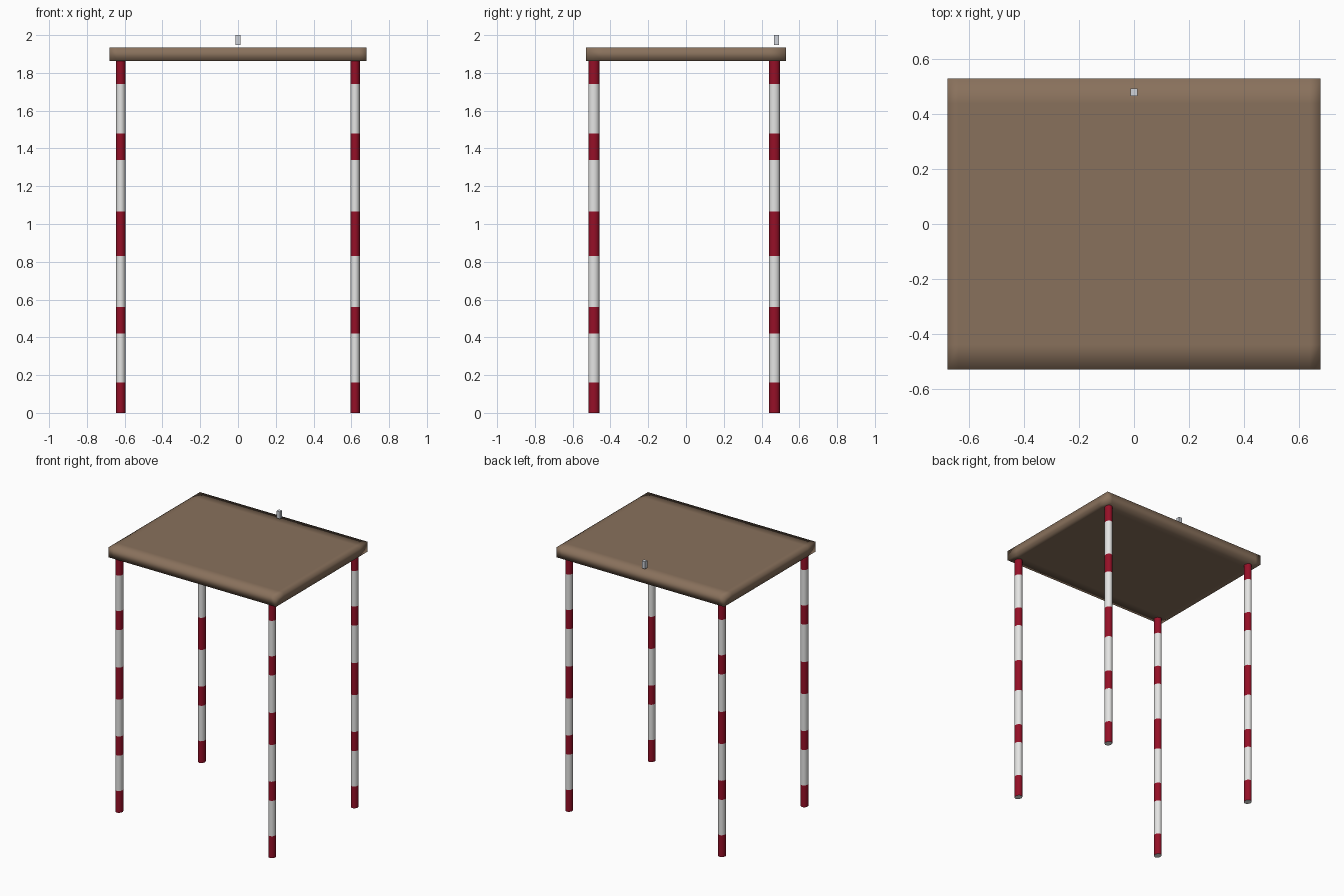
import bpy, bmesh, math

if "Cube" in bpy.data.objects:
    bpy.data.objects.remove(bpy.data.objects["Cube"])


def material(name, rgb):
    m = bpy.data.materials.new(name)
    m.diffuse_color = (*rgb, 1.0)
    m.use_nodes = True
    m.node_tree.nodes["Principled BSDF"].inputs["Base Color"].default_value = m.diffuse_color
    return m


brown = material("brown_wood", (0.25, 0.165, 0.107))
red = material("deep_red", (0.30, 0.005, 0.02))
white = material("off_white", (0.78, 0.78, 0.77))
grey = material("pale_grey", (0.62, 0.65, 0.70))


def make_object(name, bm, mats):
    bmesh.ops.recalc_face_normals(bm, faces=bm.faces)
    mesh = bpy.data.meshes.new(name)
    bm.to_mesh(mesh)
    bm.free()
    for m in mats:
        mesh.materials.append(m)
    ob = bpy.data.objects.new(name, mesh)
    bpy.context.collection.objects.link(ob)
    return ob


def box(name, size, centre, mat, cuts=(), smooth=False):
    bm = bmesh.new()
    bmesh.ops.create_cube(bm, size=1.0)
    for v in bm.verts:
        v.co = [v.co[i] * size[i] + centre[i] for i in range(3)]
    for point, normal in cuts:
        bmesh.ops.bisect_plane(bm, geom=bm.verts[:] + bm.edges[:] + bm.faces[:],
                               plane_co=point, plane_no=normal)
    for f in bm.faces:
        f.smooth = smooth
    return make_object(name, bm, [mat])


# Roof board: support loops near the rim give it softly shaded edges
loops = [((s * 0.64, 0, 0), (1, 0, 0)) for s in (-1, 1)]
loops += [((0, s * 0.44, 0), (0, 1, 0)) for s in (-1, 1)]
box("top_board", (1.36, 1.06, 0.073), (0, 0, 1.8985), brown, loops, True)

# Small block floating above the back edge
box("small_marker", (0.026, 0.026, 0.053), (0, 0.48, 1.9735), grey)

# Striped legs: alternate red and white bands between these heights
BANDS = [0, 0.16, 0.42, 0.56, 0.83, 1.065, 1.34, 1.48, 1.74, 1.87]
SIDES = 16


def striped_leg(name, x, y):
    bm = bmesh.new()
    rings = []
    for z in BANDS:
        rings.append([bm.verts.new((x + 0.025 * math.cos(math.tau * i / SIDES),
                                    y + 0.029 * math.sin(math.tau * i / SIDES), z))
                      for i in range(SIDES)])
    for b in range(len(BANDS) - 1):
        for i in range(SIDES):
            j = (i + 1) % SIDES
            f = bm.faces.new((rings[b][i], rings[b][j], rings[b + 1][j], rings[b + 1][i]))
            f.material_index = b % 2
            f.smooth = True
    for ring in (rings[0], rings[-1]):
        bm.faces.new(ring).material_index = 1
    ob = make_object(name, bm, [red, white])
    bpy.context.view_layer.objects.active = ob
    ob.select_set(True)
    bpy.ops.object.shade_smooth_by_angle(angle=math.radians(40))
    ob.select_set(False)


for side, x in (("left", -0.621), ("right", 0.62)):
    for end, y in (("front", -0.488), ("back", 0.468)):
        striped_leg(f"{end}_{side}_leg", x, y)
